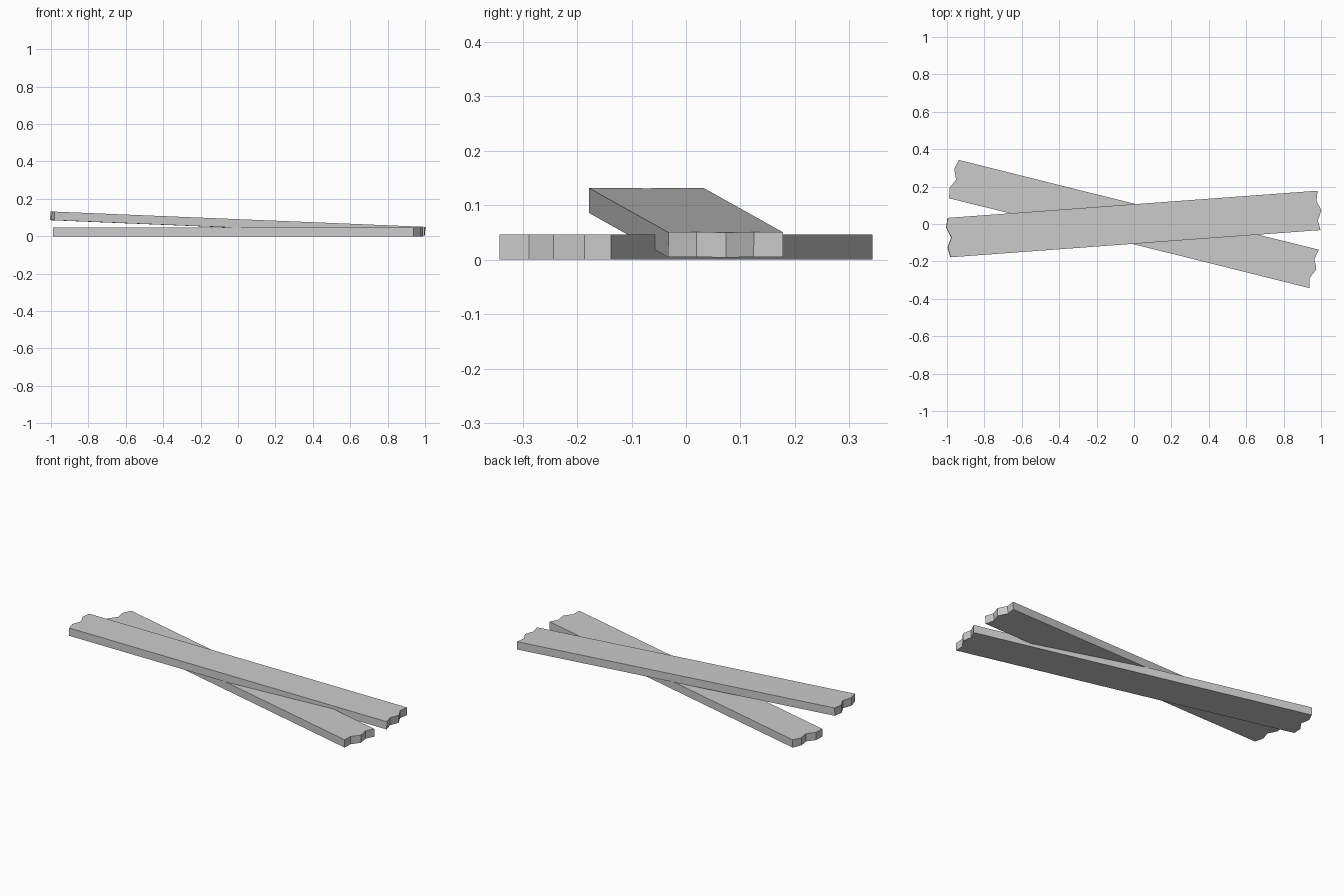
import bpy
import bmesh
from math import radians
from mathutils import Matrix

if "Cube" in bpy.data.objects:
    bpy.data.objects.remove(bpy.data.objects["Cube"])

LENGTH, WIDTH, THICK = 1.985, 0.211, 0.046
# splintered end outline, from one long edge to the other
END_OFFSETS = [0.0, -0.011, 0.012, -0.011, 0.0]


def plank(name, z, yaw, pitch=0.0):
    bm = bmesh.new()
    n = len(END_OFFSETS) - 1
    ys = [WIDTH * (i / n - 0.5) for i in range(n + 1)]
    right = [(LENGTH / 2 + o, y) for o, y in zip(END_OFFSETS, ys)]
    left = [(-LENGTH / 2 + o, y) for o, y in zip(END_OFFSETS, ys)]
    outline = right + left[::-1]
    base = bm.faces.new([bm.verts.new((x, y, -THICK / 2)) for x, y in outline])
    ext = bmesh.ops.extrude_face_region(bm, geom=[base])
    top = [v for v in ext["geom"] if isinstance(v, bmesh.types.BMVert)]
    bmesh.ops.translate(bm, verts=top, vec=(0, 0, THICK))
    bmesh.ops.recalc_face_normals(bm, faces=bm.faces)
    # lean first, then turn on the ground
    bm.transform(Matrix.Translation((0, 0, z))
                 @ Matrix.Rotation(radians(yaw), 4, 'Z')
                 @ Matrix.Rotation(radians(pitch), 4, 'Y'))
    mesh = bpy.data.meshes.new(name)
    bm.to_mesh(mesh)
    bm.free()
    obj = bpy.data.objects.new(name, mesh)
    bpy.context.collection.objects.link(obj)
    return obj


# flat plank on the ground, second plank leaning across it
plank("lower_plank", THICK / 2, -14.0)
plank("upper_plank", 0.068, 4.2, 2.34)
